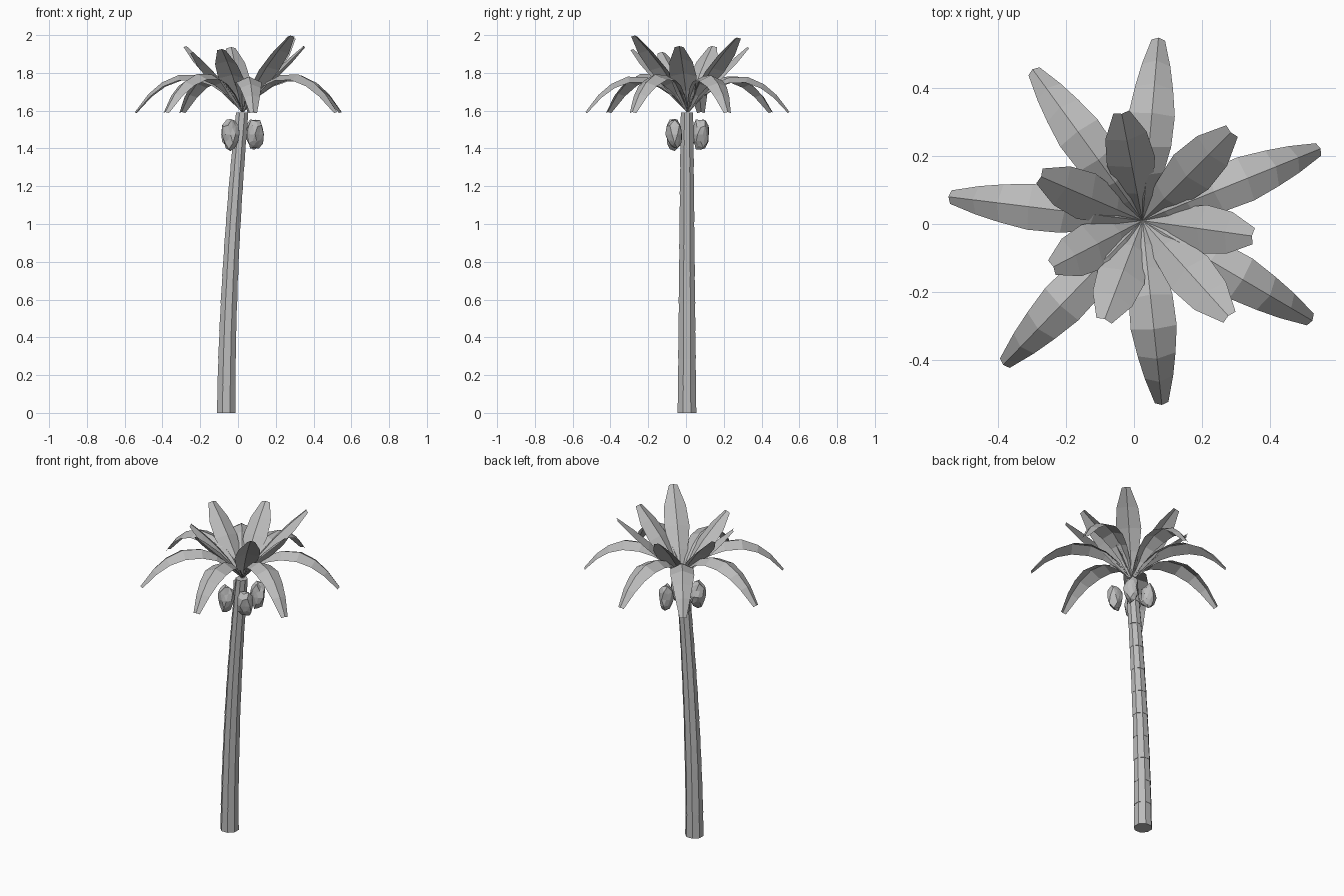
import bpy, bmesh, math, random
from mathutils import Vector, Matrix, noise

cube = bpy.data.objects.get("Cube")
if cube:
    bpy.data.objects.remove(cube, do_unlink=True)

grey = bpy.data.materials.new("plain grey")
grey.use_nodes = True
COLOUR = (0.5, 0.5, 0.5, 1)
grey.diffuse_color = COLOUR
grey.node_tree.nodes["Principled BSDF"].inputs["Base Color"].default_value = COLOUR


def make_object(name, bm):
    mesh = bpy.data.meshes.new(name)
    bm.to_mesh(mesh)
    bm.free()
    mesh.materials.append(grey)
    obj = bpy.data.objects.new(name, mesh)
    bpy.context.collection.objects.link(obj)
    return obj


def bridge(bm, a, b, closed):
    n = len(a)
    for i in range(n if closed else n - 1):
        j = (i + 1) % n
        bm.faces.new((a[i], a[j], b[j], b[i]))


# Leaning eight-sided trunk, with a tiny lip under each segment
HEIGHT, SEGMENTS, SIDES = 1.59, 11, 8


def trunk_ring(bm, t, extra):
    radius = 0.053 - 0.017 * t + extra
    centre = Vector((-0.062 + 0.084 * t ** 1.8, 0.005, HEIGHT * t))
    ring = []
    for k in range(SIDES):
        a = math.tau * (k + 0.5) / SIDES
        ring.append(bm.verts.new(centre + radius * Vector((math.cos(a), math.sin(a), 0))))
    return ring


bm = bmesh.new()
previous = None
for s in range(SEGMENTS):
    low = trunk_ring(bm, s / SEGMENTS, 0.001)
    high = trunk_ring(bm, (s + 1) / SEGMENTS, -0.001)
    if previous:
        bridge(bm, previous, low, True)
    else:
        bm.faces.new(low[::-1])
    bridge(bm, low, high, True)
    previous = high
bm.faces.new(previous)
make_object("trunk", bm)


# Fronds: a creased blade lofted along a path of (reach, rise, half width)
CROWN = Vector((0.025, 0.01, 1.595))
DROOPING = [(0, 0, 0.008), (0.07, 0.09, 0.03), (0.14, 0.15, 0.05), (0.225, 0.187, 0.065),
            (0.33, 0.19, 0.068), (0.42, 0.15, 0.056), (0.49, 0.09, 0.042), (0.56, -0.002, 0.02)]
UPRIGHT = [(0, 0, 0.008), (0.08, 0.11, 0.05), (0.16, 0.2, 0.072),
           (0.24, 0.275, 0.062), (0.32, 0.342, 0.024)]


def frond(name, path, degrees, size, fold):
    bm = bmesh.new()
    turn = Matrix.Rotation(math.radians(degrees), 3, 'Z')
    points = [Vector((r, 0, z)) * size for r, z, w in path]
    previous = None
    for i, (r, z, w) in enumerate(path):
        along = points[min(i + 1, len(points) - 1)] - points[max(i - 1, 0)]
        normal = Vector((-along.z, 0, along.x)).normalized()
        row = []
        for side in (-1, 0, 1):
            p = points[i] + Vector((0, side * w, 0)) - normal * abs(side) * w * fold
            row.append(bm.verts.new(CROWN + turn @ p))
        if previous:
            bridge(bm, row, previous, False)
        previous = row
    make_object(name, bm)


for i, (angle, reach) in enumerate([(22, 0.565), (85, 0.54), (126, 0.55), (173, 0.575),
                                    (226, 0.59), (276, 0.545), (329.5, 0.58)]):
    frond(f"drooping_frond_{i + 1}", DROOPING, angle, reach / 0.56, 0.45)
for i, (angle, reach) in enumerate([(-8, 0.325), (45, 0.367), (101, 0.32), (156.6, 0.325),
                                    (207.4, 0.295), (249, 0.31), (312, 0.377)]):
    frond(f"upright_frond_{i + 1}", UPRIGHT, angle, reach / 0.32, 0.35)

# Lumpy fruit bunches around the top of the trunk
random.seed(4)
for i, (x, y) in enumerate([(0.09, -0.06), (0.085, 0.077), (-0.04, 0.077), (-0.04, -0.06)]):
    bm = bmesh.new()
    bmesh.ops.create_icosphere(bm, subdivisions=2, radius=1)
    for v in bm.verts:
        v.co *= random.uniform(0.8, 1.12)
        v.co = Vector((x + v.co.x * 0.046, y + v.co.y * 0.046, 1.475 + v.co.z * 0.083))
    make_object(f"fruit_bunch_{i + 1}", bm)
